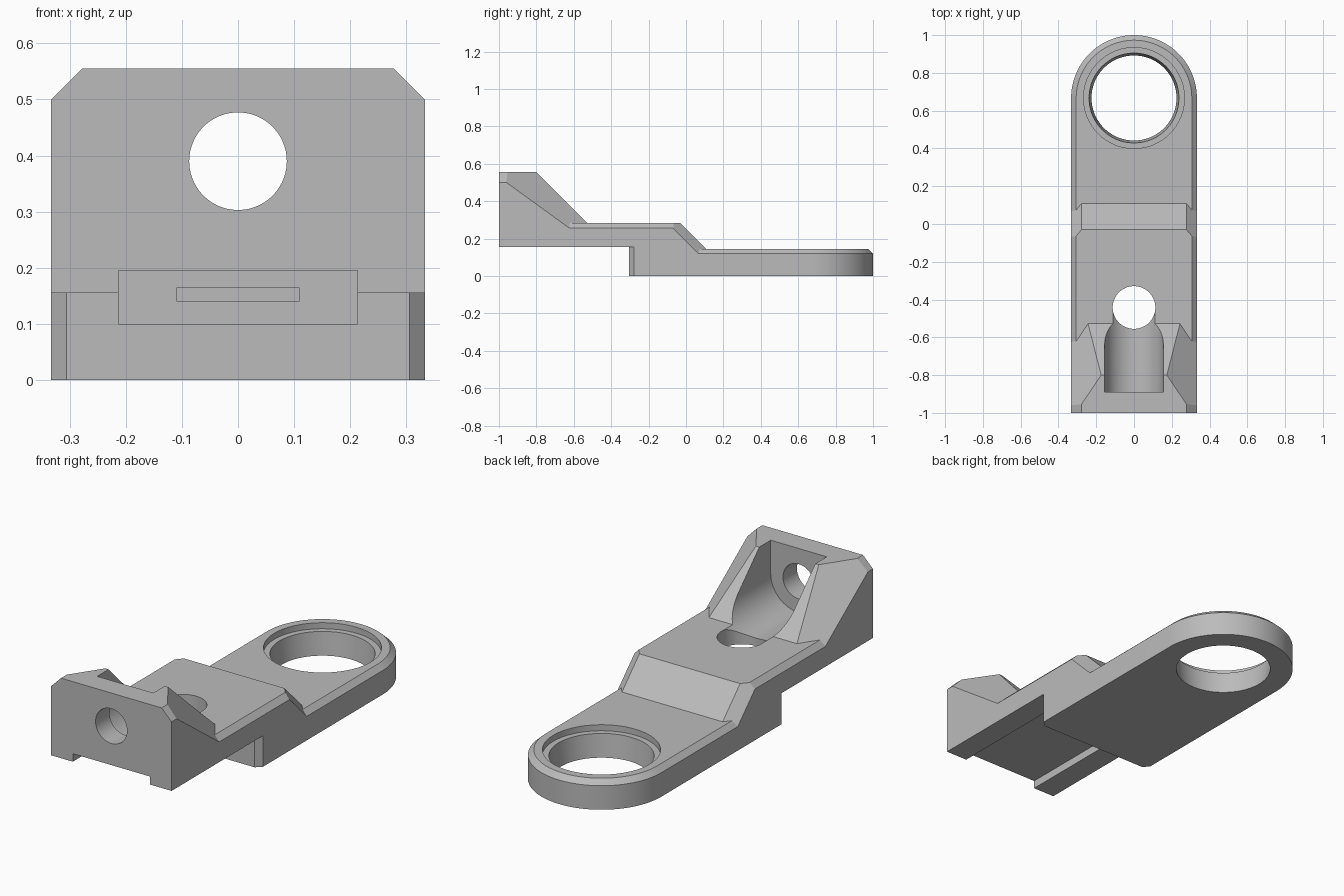
import bpy, bmesh
from math import sin, cos, pi
from mathutils import Vector

cube = bpy.data.objects.get("Cube")
if cube:
    bpy.data.objects.remove(cube, do_unlink=True)

grey = bpy.data.materials.new("plain grey")
grey.use_nodes = True
colour = (0.5, 0.5, 0.5, 1)
grey.diffuse_color = colour
grey.node_tree.nodes["Principled BSDF"].inputs["Base Color"].default_value = colour

W = 0.333        # half width
RING_Y = 0.667   # centre of the ring
BORE_Z = 0.39    # axis of the front bore


def loft(name, loops, planes=()):
    """Skin equal loops, cap both ends, then trim by planes (normal, distance)."""
    bm = bmesh.new()
    rings = [[bm.verts.new(p) for p in loop] for loop in loops]
    n = len(rings[0])
    for a, b in zip(rings, rings[1:]):
        for i in range(n):
            j = (i + 1) % n
            bm.faces.new((a[i], a[j], b[j], b[i]))
    bm.faces.new(rings[0][::-1])
    bm.faces.new(rings[-1])
    for normal, dist in planes:
        no = Vector(normal)
        geom = bm.verts[:] + bm.edges[:] + bm.faces[:]
        bmesh.ops.bisect_plane(bm, geom=geom, plane_co=no * dist / no.length_squared,
                               plane_no=no, clear_outer=True)
        open_edges = [e for e in bm.edges if e.is_boundary]
        if open_edges:
            bmesh.ops.holes_fill(bm, edges=open_edges)
    bmesh.ops.recalc_face_normals(bm, faces=bm.faces[:])
    mesh = bpy.data.meshes.new(name)
    bm.to_mesh(mesh)
    bm.free()
    mesh.materials.append(grey)
    obj = bpy.data.objects.new(name, mesh)
    bpy.context.collection.objects.link(obj)
    return obj


def prism(name, outline, z0, z1, planes=()):
    return loft(name, [[(x, y, z) for x, y in outline] for z in (z0, z1)], planes)


def box(name, w, y0, y1, z0, z1, planes=()):
    return prism(name, [(-w, y0), (w, y0), (w, y1), (-w, y1)], z0, z1, planes)


def circle(r, cy, start=0.0, turn=2 * pi, n=96):
    return [(r * cos(start + turn * i / n), cy + r * sin(start + turn * i / n))
            for i in range(n)]


def along_y(name, outline, y0, y1):
    return loft(name, [[(x, y, z) for x, z in outline] for y in (y0, y1)])


def both(x, y, z, dist):
    return [((x, y, z), dist), ((-x, y, z), dist)]


def combine(target, other, operation):
    mod = target.modifiers.new(operation.lower(), "BOOLEAN")
    mod.operation = operation
    mod.solver = "EXACT"
    mod.object = other
    bpy.context.view_layer.objects.active = target
    bpy.ops.object.modifier_apply(modifier=mod.name)
    bpy.data.objects.remove(other, do_unlink=True)


# Middle block: chamfered long edges and a sloping rear end
bracket = box("bracket_body", W, -1, 0.4, 0, 0.283,
              [((0, 1, 1), 0.253)] + both(1, 0, 1, 0.589) + both(1, 0.83, 0.83, 0.488))

# Front tower: sloping back, chamfered top corners, slanted rear corners
tower = box("tower", W, -1, -0.4, 0.2, 0.555,
            [((0, 1, 1), -0.245)] + both(1, 0, 1, 0.833) + both(1, 0.675, 0.93, 0.15))
combine(bracket, tower, "UNION")


# Rear plate with rounded end and chamfered rim
def stadium(r, z):
    arc = circle(r, RING_Y, 0, pi * 64 / 63, 64)
    arc[-1] = (-r, RING_Y)
    return [(x, y, z) for x, y in arc + [(-r, -0.2), (r, -0.2)]]


plate = loft("plate", [stadium(W, 0), stadium(W, 0.12), stadium(0.306, 0.145)])
combine(bracket, plate, "UNION")

# Step under the front half, leaving chamfered corners on the lower block
half = [(0.306, -0.305), (W, -0.278), (0.5, -0.278), (0.5, -1.2)]
step = half + [(-x, y) for x, y in reversed(half)]
combine(bracket, prism("step_cutter", step, -0.2, 0.155), "DIFFERENCE")

# Shallow groove under the tower, with a low ridge at its rear end
combine(bracket, box("groove_cutter", 0.213, -1.2, -0.278, 0.1, 0.195), "DIFFERENCE")
combine(bracket, box("ridge", 0.11, -0.305, -0.27, 0.14, 0.165), "UNION")

# Round-bottomed cavity behind the tower face
trough = circle(0.155, BORE_Z, pi, pi * 48 / 47, 48) + [(0.155, 0.8), (-0.155, 0.8)]
combine(bracket, along_y("cavity_cutter", trough, -0.89, -0.44), "DIFFERENCE")

# Front bore and vertical hole
combine(bracket, along_y("bore_cutter", circle(0.087, BORE_Z), -1.2, -0.8), "DIFFERENCE")
combine(bracket, prism("hole_cutter", circle(0.113, -0.442), -0.2, 0.8), "DIFFERENCE")

# Ring opening: tapered hole below a shallow counterbore
profile = [(0.222, -0.1), (0.225, 0), (0.238, 0.115), (0.267, 0.115), (0.267, 0.3)]
opening = loft("ring_cutter", [[(x, y, z) for x, y in circle(r, RING_Y)] for r, z in profile])
combine(bracket, opening, "DIFFERENCE")

# Smooth the curved walls, keep the machined edges crisp
bpy.ops.object.select_all(action="DESELECT")
bracket.select_set(True)
bpy.context.view_layer.objects.active = bracket
bpy.ops.object.shade_smooth_by_angle(angle=pi / 9)
